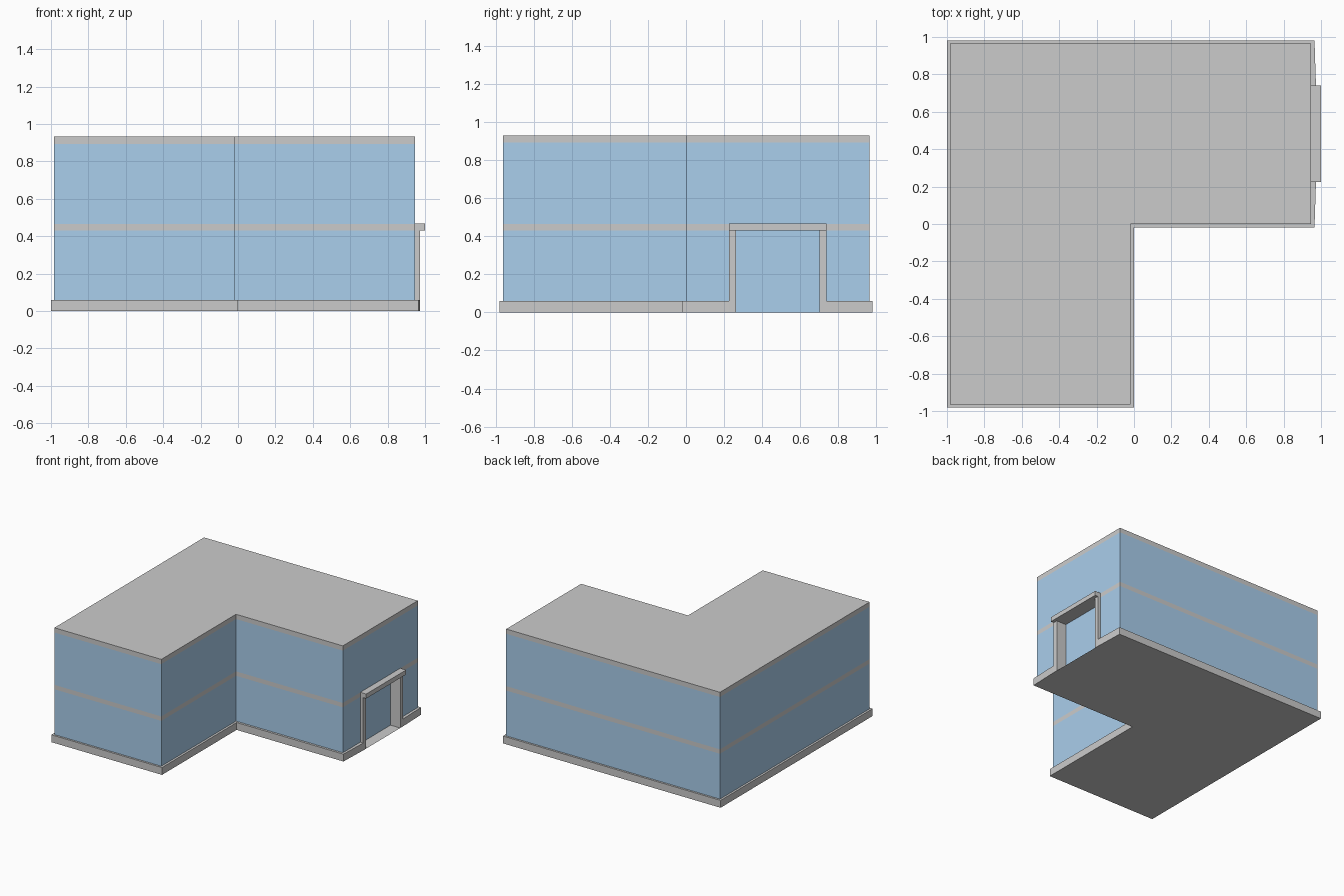
import bpy

if "Cube" in bpy.data.objects:
    bpy.data.objects.remove(bpy.data.objects["Cube"])

blue = bpy.data.materials.new("glass_blue")
blue.diffuse_color = (0.4, 0.62, 0.84, 1)
blue.use_nodes = True
blue.node_tree.nodes["Principled BSDF"].inputs["Base Color"].default_value = blue.diffuse_color


def make(name, verts, faces, mat=None):
    me = bpy.data.meshes.new(name)
    me.from_pydata(verts, [], faces)
    ob = bpy.data.objects.new(name, me)
    bpy.context.collection.objects.link(ob)
    if mat:
        me.materials.append(mat)
    return ob


def strip(name, loops, closed=False, mat=None, floor=False, lid=False):
    """Skin between stacked counter-clockwise outlines: [(points, z), ...]"""
    n = len(loops[0][0])
    verts = [(x, y, z) for pts, z in loops for x, y in pts]
    faces = []
    for k in range(len(loops) - 1):
        for i in range(n if closed else n - 1):
            j = (i + 1) % n
            faces.append((k*n + i, k*n + j, (k+1)*n + j, (k+1)*n + i))
    if floor:
        faces.append(tuple(reversed(range(n))))
    if lid:
        faces.append(tuple(range(len(verts) - n, len(verts))))
    return make(name, verts, faces, mat)


def box(name, x0, x1, y0, y1, z0, z1):
    pts = [(x0, y0), (x1, y0), (x1, y1), (x0, y1)]
    return strip(name, [(pts, z0), (pts, z1)], True, None, True, True)


# L-shaped outlines, running from one side of the entrance round to the other
D0, D1 = 0.225, 0.74
outer = [(0.973, D1), (0.965, 0.982), (-1, 0.982), (-1, -0.98), (0, -0.98),
         (0, -0.018), (0.965, -0.018), (0.973, D0)]
wall = [(0.947, D1), (0.947, 0.966), (-0.983, 0.966), (-0.983, -0.964),
        (-0.018, -0.964), (-0.018, 0), (0.947, 0), (0.947, D0)]

# Base plinth with ledge and underside, open at the doorway
strip("plinth", [(outer, 0), (outer, 0.06), (wall, 0.06)], floor=True)

# Glazed storeys and flush grey bands, the last one carrying the roof
strip("lower_glazing", [(wall, 0.06), (wall, 0.43)], mat=blue)
strip("floor_band", [(wall, 0.43), (wall, 0.466)], closed=True)
strip("upper_glazing", [(wall, 0.466), (wall, 0.893)], closed=True, mat=blue)
strip("roof_and_band", [(wall, 0.893), (wall, 0.932)], closed=True, lid=True)

# Recessed entrance: door panel, two posts and a projecting lintel
XD = 0.885
make("door_panel", [(XD, D0, 0), (XD, D1, 0), (XD, D1, 0.43), (XD, D0, 0.43)],
     [(0, 1, 2, 3)], blue)
for side, y in (("left", D0), ("right", D1 - 0.037)):
    box("door_post_" + side, XD, 0.973, y, y + 0.037, 0, 0.43)
box("door_lintel", XD, 1.0, D0, D1, 0.43, 0.467)
